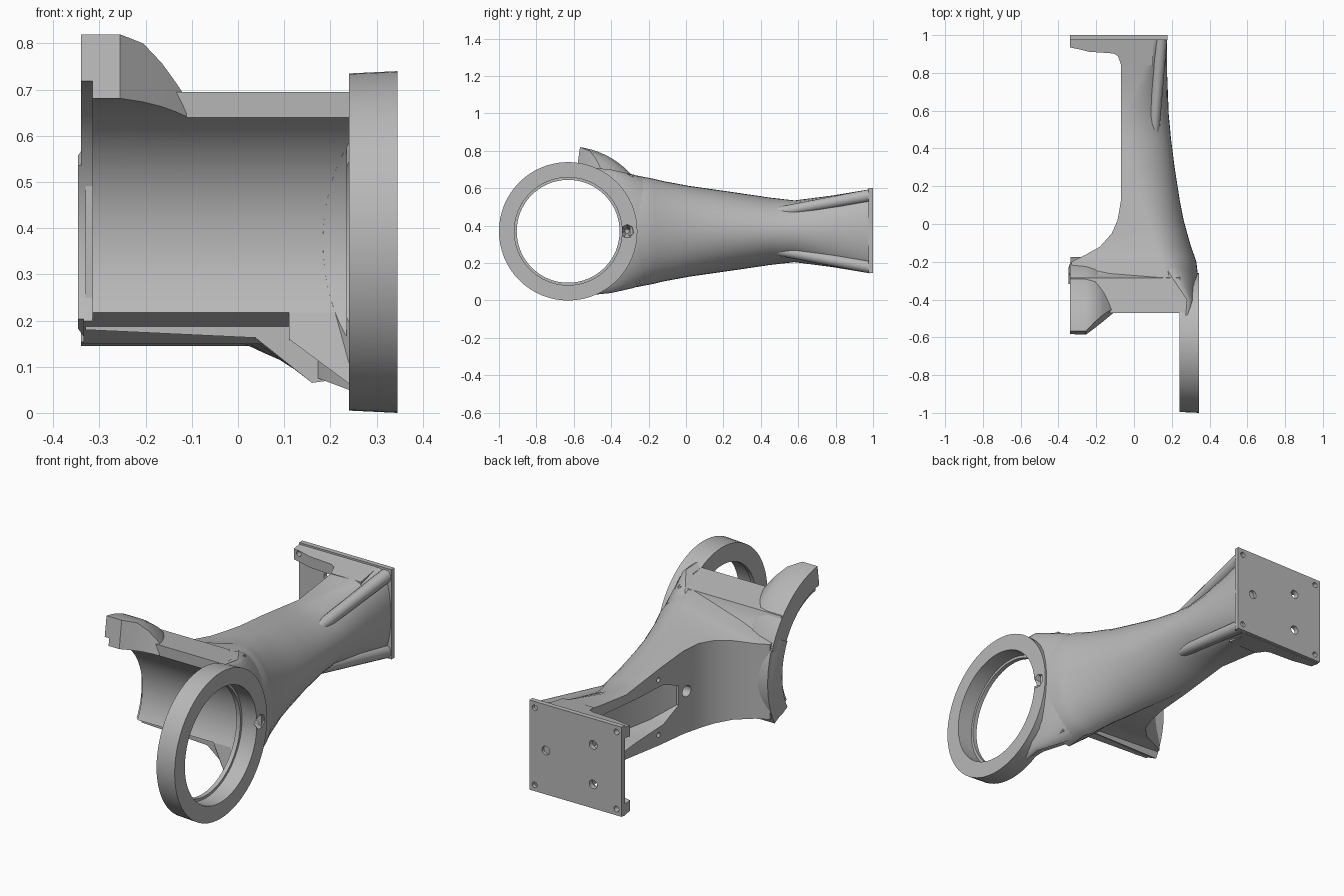
import bpy, bmesh, math
from mathutils import Vector, Matrix

cube = bpy.data.objects.get("Cube")
if cube:
    bpy.data.objects.remove(cube, do_unlink=True)

CY, CZ = -0.63, 0.37      # axis of the ring and cradle
grey = bpy.data.materials.new("cast_grey")
grey.use_nodes = True
grey.diffuse_color = (0.48, 0.48, 0.48, 1)
grey.node_tree.nodes["Principled BSDF"].inputs["Base Color"].default_value = (0.48, 0.48, 0.48, 1)


def make(name, bm):
    bmesh.ops.recalc_face_normals(bm, faces=bm.faces)
    me = bpy.data.meshes.new(name)
    bm.to_mesh(me)
    bm.free()
    me.materials.append(grey)
    ob = bpy.data.objects.new(name, me)
    bpy.context.collection.objects.link(ob)
    return ob


def loft(name, sections):
    """Skin a row of closed sections and cap both ends."""
    bm = bmesh.new()
    rings = [[bm.verts.new(p) for p in s] for s in sections]
    n = len(rings[0])
    for a, b in zip(rings, rings[1:]):
        for i in range(n):
            j = (i + 1) % n
            bm.faces.new((a[i], a[j], b[j], b[i]))
    bm.faces.new(rings[0][::-1])
    bm.faces.new(rings[-1])
    return make(name, bm)


def rod(name, a, b, r1, r2=None, sides=16):
    """Round bar or cone from a to b."""
    a, b = Vector(a), Vector(b)
    d = b - a
    m = Matrix.Translation((a + b) / 2) @ d.to_track_quat("Z", "Y").to_matrix().to_4x4()
    bm = bmesh.new()
    bmesh.ops.create_cone(bm, cap_ends=True, segments=sides, radius1=r1,
                          radius2=r1 if r2 is None else r2, depth=d.length, matrix=m)
    return make(name, bm)


def bore(x1, x2, r):
    return rod("bore_cutter", (x1, CY, CZ), (x2, CY, CZ), r, sides=64)


def notch():
    return rod("notch_cutter", (0.30, -0.315, CZ), (0.36, -0.315, CZ), 0.012, 0.045, 7)


def cut(ob, cutters):
    """Subtract the cutters and bake the result."""
    for c in cutters:
        c.hide_render = True
        m = ob.modifiers.new("cut", "BOOLEAN")
        m.operation, m.solver, m.object = "DIFFERENCE", "EXACT", c
    dg = bpy.context.evaluated_depsgraph_get()
    me = bpy.data.meshes.new_from_object(ob.evaluated_get(dg))
    ob.modifiers.clear()
    ob.data = me
    for c in cutters:
        bpy.data.objects.remove(c, do_unlink=True)


def arc(x, r, a, b, n=24):
    angles = [math.radians(a + (b - a) * i / n) for i in range(n + 1)]
    return [(x, CY + r * math.cos(t), CZ + r * math.sin(t)) for t in angles]


def arm_section(y, xmin, xf, xmax, hl, h):
    """Flat left side, rounded right side, underside kept shallow on the left."""
    curve = [(xf + (xmax - xf) * math.cos(math.pi * (0.5 - i / 20)),
              h * math.sin(math.pi * (0.5 - i / 20))) for i in range(21)]
    knee = (xmin + 0.75 * (xf - xmin), -hl - 0.15 * (h - hl))
    loop = [(xmin, hl)] + curve + [knee, (xmin, -hl)]
    return [(x, y, CZ + z) for x, z in loop]


# Ring with a stepped bore
ring = rod("ring", (0.24, CY, CZ), (0.345, CY, CZ), 0.365, 0.37, 64)
cut(ring, [bore(0.2, 0.4, 0.275), bore(0.262, 0.4, 0.288), notch()])

# Neck joining the ring to the arm
neck = loft("neck", [arm_section(*r) for r in (
    (-0.55, 0.245, 0.27, 0.335, 0.33, 0.345),
    (-0.40, 0.24, 0.28, 0.343, 0.32, 0.33),
    (-0.28, 0.16, 0.20, 0.342, 0.29, 0.303),
    (-0.20, 0.14, 0.15, 0.320, 0.26, 0.275))])
cut(neck, [bore(-0.5, 0.235, 0.314), bore(0, 0.5, 0.288), notch()])

# Arm, flaring into the cradle in front and the mounting plate behind
arm = loft("arm", [arm_section(*r) for r in (
    (-0.30, -0.33, 0.16, 0.342, 0.19, 0.305),
    (-0.20, -0.33, 0.15, 0.330, 0.19, 0.286),
    (-0.17, -0.27, 0.13, 0.320, 0.19, 0.28),
    (-0.12, -0.18, 0.11, 0.302, 0.20, 0.268),
    (-0.05, -0.118, 0.09, 0.282, 0.21, 0.255),
    (0.02, -0.087, 0.06, 0.263, 0.215, 0.242),
    (0.12, -0.07, 0.03, 0.243, 0.21, 0.228),
    (0.30, -0.07, -0.03, 0.215, 0.195, 0.202),
    (0.45, -0.07, -0.05, 0.196, 0.178, 0.18),
    (0.58, -0.07, -0.04, 0.184, 0.163, 0.165),
    (0.78, -0.07, 0.04, 0.176, 0.187, 0.191),
    (0.985, -0.07, 0.11, 0.174, 0.22, 0.225))])

# Tapered pocket in the arm's flat side, with small holes in its rails
pocket = loft("pocket_cutter", [[(-0.2, y, CZ - h), (x, y, CZ - h), (x, y, CZ + h), (-0.2, y, CZ + h)]
                                for y, x, h in ((0.16, -0.06, 0.05), (0.28, 0.01, 0.10),
                                                (0.5, 0.07, 0.11), (0.97, 0.10, 0.15))])
holes = [rod("hole_cutter", (-0.2, 0.32, CZ + z), (-0.03, 0.32, CZ + z), 0.012) for z in (-0.14, 0.14)]
cut(arm, [bore(-0.5, 0.235, 0.314), bore(0, 0.5, 0.288), pocket,
          rod("hole_cutter", (-0.2, 0.1, CZ), (0.02, 0.1, CZ), 0.028)] + holes)

# Half-round cradle reaching the ring, with a raised pad on top
cradle = loft("cradle", [
    arc(x, 0.455, -29, 24) + [(x, -0.262, 0.60), (x, -0.285, 0.672), (x, -0.47, 0.695)]
    + arc(x, 0.314, 59, -29) for x in (-0.335, 0.243)])
cut(cradle, [bore(-0.5, -0.315, 0.352)])

# Corner web below the cradle, sloping down to the ring
loft("corner_web", [[(x, y, z) for y, z in prof] for x, prof in (
    (0.11, ((-0.355, 0.218), (-0.33, 0.16), (-0.2, 0.155), (-0.2, 0.25))),
    (0.245, ((-0.355, 0.218), (-0.42, 0.06), (-0.25, 0.095), (-0.2, 0.25))))])

# Tall end flange whose height and reach fade toward the cradle
flange = loft("end_flange", [arc(x, r, 20, e) + arc(x, 0.314, e, 20) for x, r, e in (
    (-0.34, 0.454, 82), (-0.255, 0.454, 82), (-0.205, 0.445, 75),
    (-0.165, 0.415, 69), (-0.135, 0.385, 64), (-0.112, 0.36, 60))])
cut(flange, [bore(-0.5, -0.315, 0.352)])
loft("end_lip", [arc(x, 0.40 + d, -28, 28) + arc(x, 0.354, 28, -28)
                 for x, d in ((-0.346, 0), (-0.33, 0.05))])

# Thin mounting plate with seven through holes
plate = loft("mounting_plate", [[(x, y, z) for x, y in ((-0.34, 1), (0.178, 1), (0.178, 0.975), (-0.34, 0.975))]
                                for z in (0.148, 0.602)])
corners = [(x, z) for x in (-0.31, 0.148) for z in (0.18, 0.57)]
spots = [(x, z, 0.014) for x, z in corners]
spots += [(0.085, CZ, 0.022), (-0.18, 0.47, 0.022), (-0.18, 0.27, 0.022)]
cut(plate, [rod("hole_cutter", (x, 0.8, z), (x, 1.1, z), r) for x, z, r in spots])

# Sloping gussets that continue the arm's rails out to the plate
plan = [(0.1, 0.985), (0.1, 0.84), (-0.068, 0.84), (-0.085, 0.89), (-0.11, 0.903),
        (-0.24, 0.912), (-0.29, 0.925), (-0.34, 0.935), (-0.34, 0.985)]
for s, side in ((1, "upper"), (-1, "lower")):
    gusset = loft(side + "_gusset", [[(x, y, CZ + s * (base + 0.17 * (y - 0.985))) for x, y in plan]
                                     for base in (0.17, 0.225)])
    cut(gusset, [rod("hole_cutter", (x, 0.8, z), (x, 1.1, z), 0.014) for x, z in corners[:2]])

# Ribs running from the arm to the plate corners
for s, side in ((1, "upper"), (-1, "lower")):
    rod(side + "_rib", (0.105, 0.48, CZ + s * 0.10), (0.143, 0.985, CZ + s * 0.192), 0.028, 0.033)

# Smooth curved faces, keep edges sharp
for ob in bpy.context.scene.objects:
    if ob.type == "MESH" and ob.data.materials and ob.data.materials[0] == grey:
        ob.data.polygons.foreach_set("use_smooth", [True] * len(ob.data.polygons))
        ob.data.set_sharp_from_angle(angle=math.radians(30))
